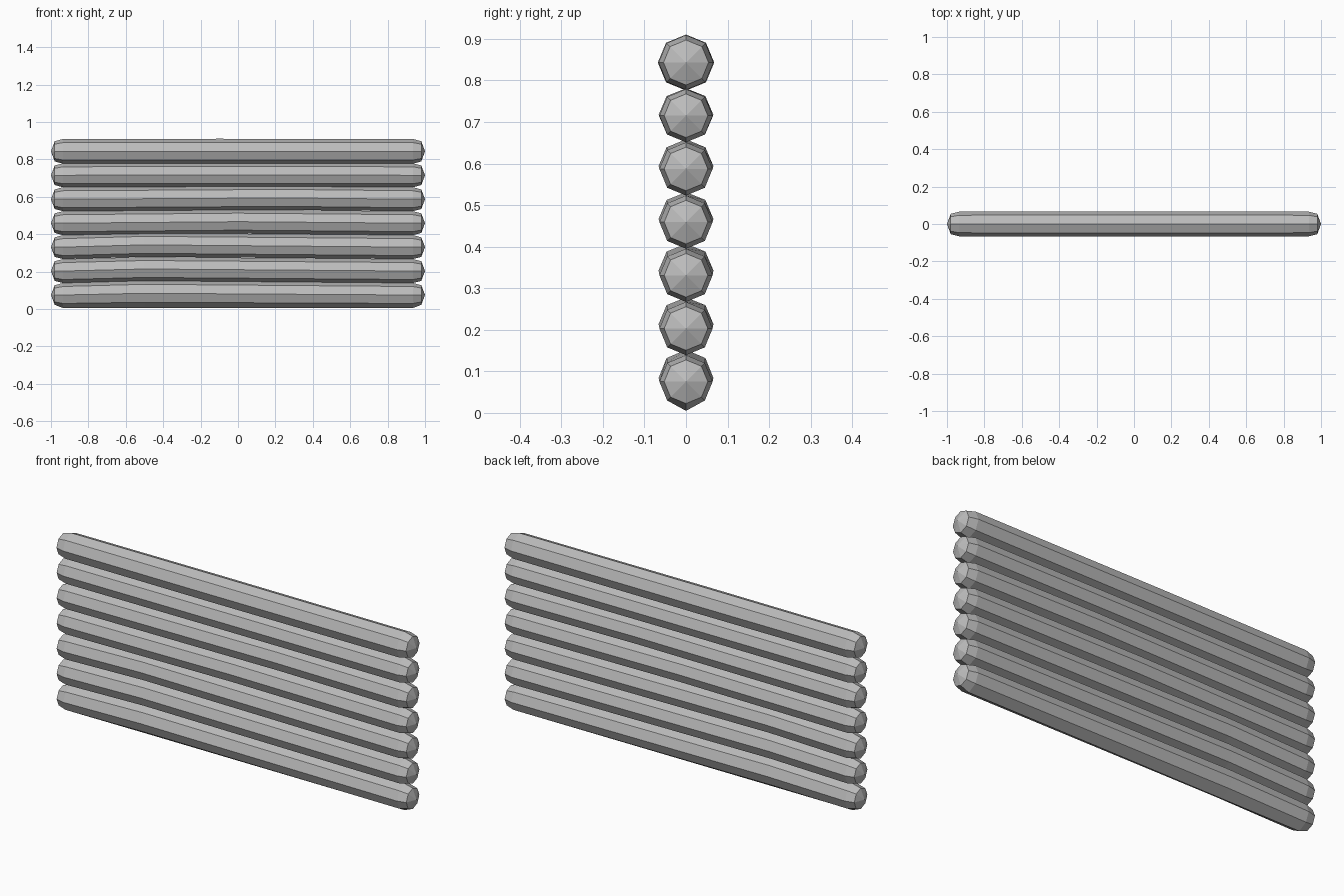
import bpy
import bmesh
from math import cos, sin, pi

cube = bpy.data.objects.get("Cube")
if cube:
    bpy.data.objects.remove(cube)

# One plain grey for the whole stack
grey = bpy.data.materials.new("plain grey")
grey.use_nodes = True
colour = (0.5, 0.5, 0.5, 1)
grey.diffuse_color = colour
grey.node_tree.nodes["Principled BSDF"].inputs["Base Color"].default_value = colour

SIDES = 8


def make_log(name, z, radius, bend_x, lift, swell):
    """Octagonal log with pointed, bevelled ends and a slight bend."""
    bm = bmesh.new()
    # x position, radius across, centre height, radius up
    stations = [(-0.98, 0.82, 0, 0.82), (-0.935, 1, 0, 1),
                (bend_x, 1.03, lift, swell),
                (0.935, 1, 0, 1), (0.98, 0.82, 0, 0.82)]
    rings = []
    for x, across, dz, up in stations:
        ring = []
        for i in range(SIDES):
            a = 2 * pi * i / SIDES
            ring.append(bm.verts.new((x, radius * across * cos(a),
                                      z + dz + radius * up * sin(a))))
        rings.append(ring)
    tips = [bm.verts.new((x, 0, z)) for x in (-1, 1)]
    for i in range(SIDES):
        j = (i + 1) % SIDES
        for a, b in zip(rings, rings[1:]):
            bm.faces.new((a[i], a[j], b[j], b[i]))
        bm.faces.new((tips[0], rings[0][j], rings[0][i]))
        bm.faces.new((tips[1], rings[-1][i], rings[-1][j]))
    bmesh.ops.recalc_face_normals(bm, faces=bm.faces)
    mesh = bpy.data.meshes.new(name)
    bm.to_mesh(mesh)
    bm.free()
    mesh.materials.append(grey)
    bpy.context.collection.objects.link(bpy.data.objects.new(name, mesh))


# Bend position, lift and swell of each log, from the ground up
bends = [(-0.5, 0.009, 1.06), (-0.5, 0.011, 1), (-0.5, 0.012, 1),
         (0, 0.008, 1), (0.25, 0.007, 1), (0, 0.002, 1), (-0.1, 0, 1.02)]
for n, (bend_x, lift, swell) in enumerate(bends):
    top = n == len(bends) - 1
    make_log(f"log_{n + 1}", 0.066 + 0.009 + 0.128 * n,
             0.066 if top else 0.064, bend_x, lift, swell)

# Slight sag on the lowest log so the stack rests on the ground
for v in bpy.data.objects["log_1"].data.vertices:
    if v.co.z < 0.02:
        v.co.z -= 0.011 if abs(v.co.x) < 0.9 else 0.006
